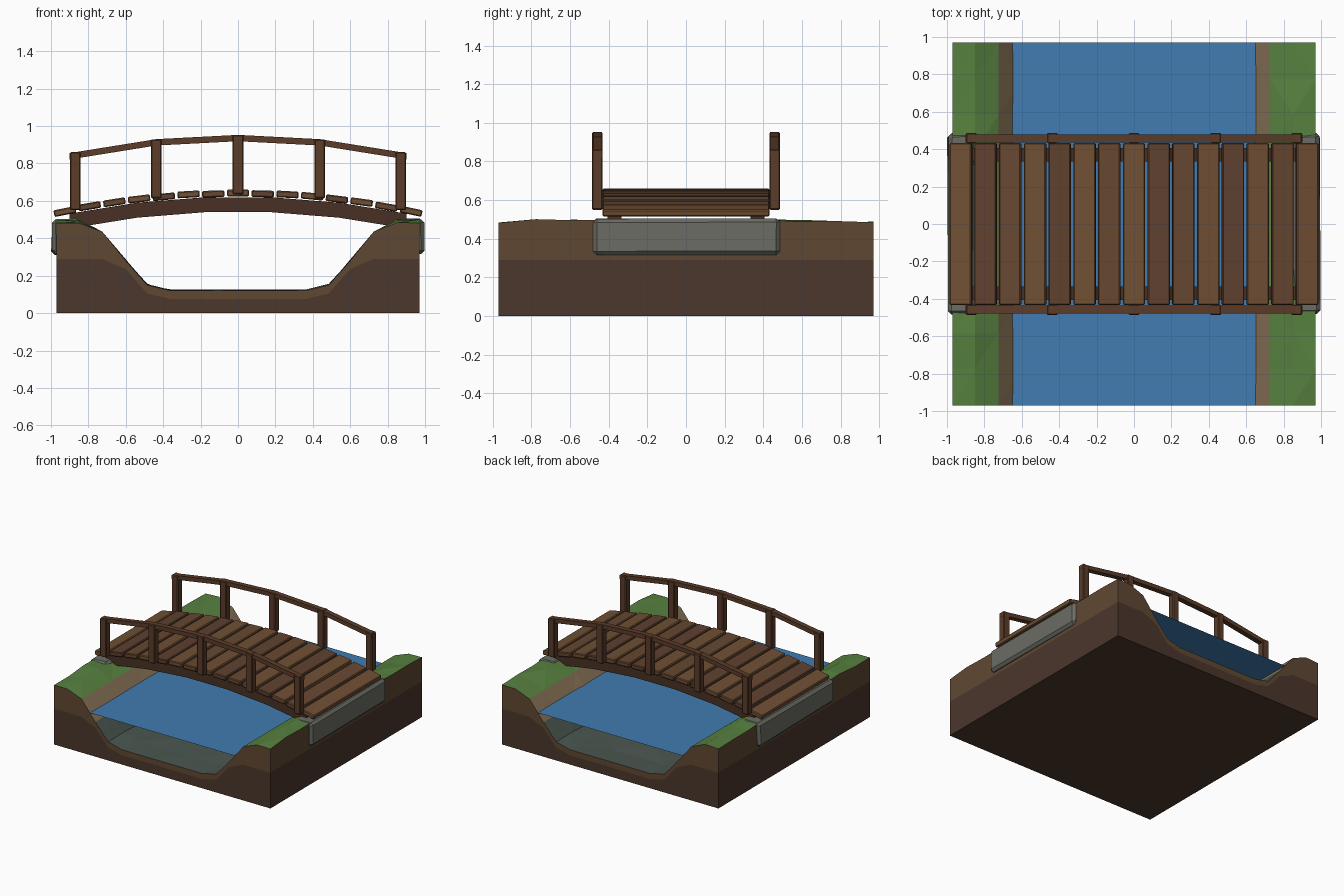
import bpy, bmesh, math, random
from mathutils import Matrix, Vector

if "Cube" in bpy.data.objects:
    bpy.data.objects.remove(bpy.data.objects["Cube"])

random.seed(4)


def mat(name, r, g, b):
    m = bpy.data.materials.new(name)
    m.diffuse_color = (r, g, b, 1)
    m.use_nodes = True
    m.node_tree.nodes["Principled BSDF"].inputs["Base Color"].default_value = m.diffuse_color
    return m


GRASS = mat("grass", 0.095, 0.22, 0.05)
SAND = mat("sand", 0.26, 0.18, 0.10)
BED = mat("stream_bed", 0.07, 0.095, 0.08)
SOIL = mat("soil", 0.115, 0.064, 0.032)
DEEP = mat("deep_soil", 0.07, 0.038, 0.025)
WATER = mat("water", 0.053, 0.2, 0.44)
STONE = mat("stone", 0.15, 0.15, 0.13)
WOODS = [mat("plank_light", 0.165, 0.08, 0.035),
         mat("plank_dark", 0.115, 0.053, 0.029),
         mat("plank_mid", 0.135, 0.064, 0.031)]
FRAME = mat("frame_wood", 0.105, 0.045, 0.022)
BEAM = mat("beam_wood", 0.065, 0.03, 0.017)


def finish(name, bm, mats):
    bmesh.ops.recalc_face_normals(bm, faces=bm.faces)
    me = bpy.data.meshes.new(name)
    bm.to_mesh(me)
    bm.free()
    for m in mats:
        me.materials.append(m)
    ob = bpy.data.objects.new(name, me)
    bpy.context.collection.objects.link(ob)
    return ob


def block(name, centre, size, material, tilt=0.0, bevel=0.006, jitter=0.0):
    bm = bmesh.new()
    bmesh.ops.create_cube(bm, size=1)
    for v in bm.verts:
        v.co = Vector([c * s + random.uniform(-jitter, jitter) for c, s in zip(v.co, size)])
    bmesh.ops.bevel(bm, geom=bm.edges[:], offset=bevel, segments=1, affect='EDGES')
    bm.transform(Matrix.Translation(centre) @ Matrix.Rotation(tilt, 4, 'Y'))
    return finish(name, bm, [material])


def arched_beam(name, tops, depth, y, width, material):
    # rectangular section following a line of (x, top z) points
    bm = bmesh.new()
    rings = [[bm.verts.new((x, y + sy * width / 2, z - dz))
              for sy, dz in ((-1, 0), (1, 0), (1, depth), (-1, depth))] for x, z in tops]
    for a, b in zip(rings, rings[1:]):
        for i in range(4):
            j = (i + 1) % 4
            bm.faces.new((a[i], a[j], b[j], b[i]))
    bm.faces.new(rings[0])
    bm.faces.new(rings[-1])
    return finish(name, bm, [material])


# Stream bank block: a valley profile run along y with soil-layer walls
half = [(0.97, 0.485), (0.85, 0.485), (0.725, 0.435), (0.6, 0.28), (0.485, 0.15), (0.36, 0.12), (0.12, 0.12)]
profile = [(-x, z) for x, z in half] + [(x, z) for x, z in reversed(half)]
ROWS, E = 10, 0.97
nx = len(profile)
bm = bmesh.new()
grid = []
for r in range(ROWS + 1):
    row = []
    for x, z in profile:
        inside = 0 < r < ROWS
        if abs(x) > 0.8:
            z += random.uniform(-0.004, 0.018) if inside else random.uniform(-0.004, 0.004)
        elif inside and abs(x) < 0.7:
            z += random.uniform(-0.008, 0.008)
        row.append(bm.verts.new((x, -E + 2 * E * r / ROWS, z)))
    grid.append(row)
for r in range(ROWS):
    for c in range(nx - 1):
        q = [grid[r][c], grid[r][c + 1], grid[r + 1][c + 1], grid[r + 1][c]]
        mx = abs(profile[c][0] + profile[c + 1][0]) / 2
        k = 0 if mx > 0.72 else 1 if mx > 0.6 else 2
        s = (r + c) % 2
        for tri in ((q[s], q[s + 1], q[s + 2]), (q[s], q[s + 2], q[(s + 3) % 4])):
            bm.faces.new(tri).material_index = k
rim = (grid[0] + [grid[r][-1] for r in range(1, ROWS)] + grid[-1][::-1]
       + [grid[r][0] for r in range(ROWS - 1, 0, -1)])
mid = [bm.verts.new((v.co.x, v.co.y, min(0.29, v.co.z - 0.045))) for v in rim]
low = [bm.verts.new((v.co.x, v.co.y, 0)) for v in rim]
for i in range(len(rim)):
    j = (i + 1) % len(rim)
    bm.faces.new((rim[i], rim[j], mid[j], mid[i])).material_index = 3
    bm.faces.new((mid[i], mid[j], low[j], low[i])).material_index = 4
bm.faces.new(low).material_index = 4
finish("stream_banks", bm, [GRASS, SAND, BED, SOIL, DEEP])

# Water sheet
bm = bmesh.new()
bmesh.ops.create_grid(bm, x_segments=1, y_segments=1, size=1)
bm.transform(Matrix.Translation((0, 0, 0.342)) @ Matrix.Diagonal((0.653, E, 1, 1)))
finish("water", bm, [WATER])

# Stone abutments under each end of the deck
for side, s in (("left", -1), ("right", 1)):
    block(side + "_abutment", (s * 0.918, 0, 0.407), (0.155, 0.965, 0.19), STONE, bevel=0.02, jitter=0.005)


# Arched deck planks
def deck_top(x):
    return 0.66 - 0.112 * x * x


for i in range(15):
    x = (i - 7) * 0.1322
    tilt = math.atan(0.224 * x) + random.uniform(-0.012, 0.012)
    block(f"plank_{i + 1}", (x, 0, deck_top(x) - 0.019 + random.uniform(-0.002, 0.002)),
          (0.119, 0.865, 0.036), WOODS[(0, 1, 2, 0, 1, 0, 2)[i % 7]], tilt)


# Carrying beams, handrails and posts on both sides
def rail_top(x):
    return 0.953 - 0.12 * x * x


for side, s in (("front", -1), ("back", 1)):
    arched_beam(side + "_beam", [(x, 0.623 - 0.112 * x * x) for x in (-0.9, -0.54, -0.18, 0.18, 0.54, 0.9)],
                0.08, s * 0.37, 0.07, BEAM)
    arched_beam(side + "_handrail", [(x, rail_top(x)) for x in (-0.9, -0.437, 0, 0.437, 0.9)],
                0.034, s * 0.457, 0.042, FRAME)
    for n, x in enumerate((-0.87, -0.437, 0, 0.437, 0.87)):
        bottom, top = deck_top(x) - 0.025, rail_top(x) - 0.001
        block(f"{side}_post_{n + 1}", (x, s * 0.459, (bottom + top) / 2),
              (0.058, 0.056, top - bottom), FRAME)
